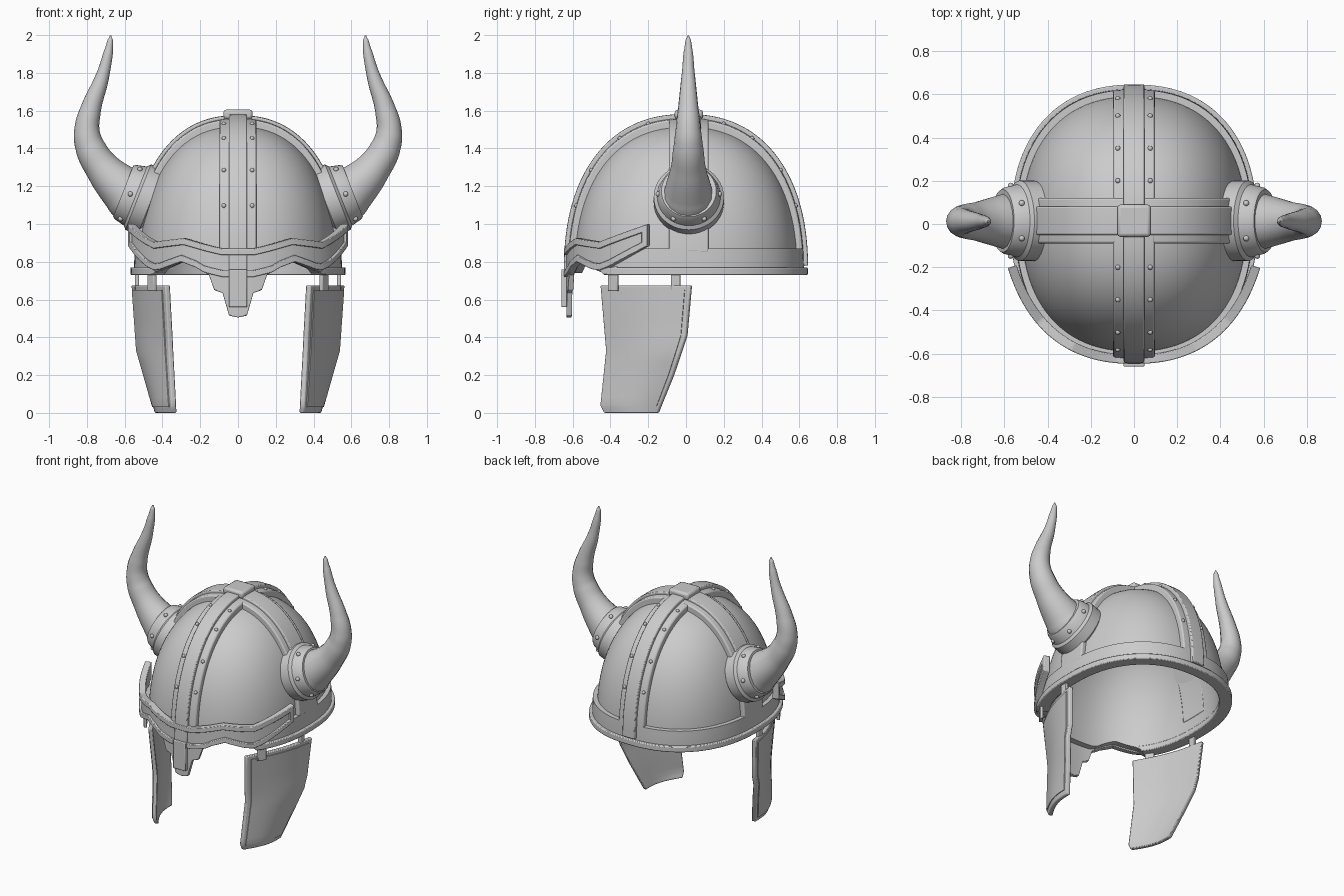
import bpy, bmesh, math
from mathutils import Vector

if "Cube" in bpy.data.objects:
    bpy.data.objects.remove(bpy.data.objects["Cube"], do_unlink=True)

steel = bpy.data.materials.new("grey_steel")
steel.use_nodes = True
steel.diffuse_color = (0.6, 0.6, 0.6, 1)
steel.node_tree.nodes["Principled BSDF"].inputs["Base Color"].default_value = (0.6, 0.6, 0.6, 1)

# Helmet half width, half depth, height, base height and roundness
A, B, C, Z0, N = 0.55, 0.625, 0.82, 0.74, 2.3
PI = math.pi


def finish(ob, bevel=0.0, angle=35):
    bpy.ops.object.select_all(action="DESELECT")
    ob.select_set(True)
    bpy.context.view_layer.objects.active = ob
    if not ob.data.materials:
        ob.data.materials.append(steel)
    if bevel:
        mod = ob.modifiers.new("soft_edges", "BEVEL")
        mod.width, mod.segments, mod.limit_method = bevel, 2, "ANGLE"
        mod.angle_limit = math.radians(50)
    bpy.ops.object.shade_smooth_by_angle(angle=math.radians(angle))
    return ob


def from_bmesh(name, bm, bevel=0.0):
    bmesh.ops.remove_doubles(bm, verts=bm.verts, dist=1e-5)
    bmesh.ops.recalc_face_normals(bm, faces=bm.faces)
    me = bpy.data.meshes.new(name)
    bm.to_mesh(me)
    bm.free()
    ob = bpy.data.objects.new(name, me)
    bpy.context.collection.objects.link(ob)
    return finish(ob, bevel)


def span(a, b, n):
    return [a + (b - a) * i / n for i in range(n + 1)]


def lerp(table, x):
    for (x0, y0), (x1, y1) in zip(table, table[1:]):
        if x <= x1:
            return y0 + (y1 - y0) * (x - x0) / (x1 - x0)
    return table[-1][1]


def slab(name, f, us, vs, outer, inner, bevel=0.0):
    """Closed curved plate between f(u, v, outer) and f(u, v, inner)."""
    bm = bmesh.new()
    lay = [[[bm.verts.new(f(u, v, d)) for v in vs] for u in us] for d in (outer, inner)]
    nu, nv = len(us) - 1, len(vs) - 1
    for g in lay:
        for i in range(nu):
            for j in range(nv):
                bm.faces.new((g[i][j], g[i + 1][j], g[i + 1][j + 1], g[i][j + 1]))
    o, n = lay
    if (Vector(f(us[0], vs[0], outer)) - Vector(f(us[-1], vs[0], outer))).length > 1e-4:
        for i in (0, nu):
            for j in range(nv):
                bm.faces.new((o[i][j], o[i][j + 1], n[i][j + 1], n[i][j]))
    for j in (0, nv):
        if (o[0][j].co - o[nu][j].co).length + (o[0][j].co - o[nu // 2][j].co).length < 1e-4:
            continue
        for i in range(nu):
            bm.faces.new((o[i][j], o[i + 1][j], n[i + 1][j], n[i][j]))
    return from_bmesh(name, bm, bevel)


def spow(x, e=2 / N):
    return 0.0 if abs(x) < 1e-9 else math.copysign(abs(x) ** e, x)


def rest(q):
    return max(0.0, 1 - abs(q) ** N) ** (1 / N)


# Brow outline heights against angle from the front
BROW_LOW = [(0, .505), (.075, .515), (.13, .635), (.2, .65), (.245, .73), (.35, .77),
            (.48, .80), (.77, .745), (1.235, .885)]
BROW_TOP = [(0, .87), (.13, .87), (.26, .89), (.46, .925), (.77, .905), (1.235, 1.0)]


def clear_front(x, y, z):
    th = abs(math.atan2(x, -y))
    return max(z, lerp(BROW_LOW, th) + 0.008) if th < 0.77 else z


# Dome and its lower band
def dome(u, v, s):
    k = spow(math.cos(v)) * s
    x, y = A * k * spow(math.sin(u)), -B * k * spow(math.cos(u))
    z = Z0 + C * s * spow(math.sin(v))
    return (x, y, clear_front(x, y, z) if k > 0.5 else z)


def ring(u, z, d):
    k = rest((z - Z0) / C) if z > Z0 else 1
    x, y = (A + d) * k * spow(math.sin(u)), -(B + d) * k * spow(math.cos(u))
    return (x, y, clear_front(x, y, z))


around = span(0, 2 * PI, 96)
slab("dome", dome, around, span(0, PI / 2, 28), 0.95, 0.90)
slab("lower_band", ring, around, span(Z0, 0.87, 4), 0, -0.04, 0.008)
slab("rim_flange", ring, span(0.82, 2 * PI - 0.82, 80), [0.73, 0.77], 0.02, -0.06, 0.006)


# Raised bands crossing over the dome
def crest(t, x, d):
    k = rest(x / A)
    return (x, -(B + d) * k * spow(math.cos(t)), Z0 + (C + d) * k * spow(math.sin(t)))


def cross(t, y, d):
    k = rest(y / B)
    return ((A + d) * k * spow(math.cos(t)), y + 0.015, Z0 + (C + d) * k * spow(math.sin(t)))


over = span(0.1, PI - 0.1, 64)
slab("crest_band", crest, over, span(-.097, .097, 6), 0, -0.06, 0.008)
slab("crest_strap", crest, span(0.0, PI - 0.03, 64), span(-.048, .048, 4), 0.022, -0.03, 0.006)
slab("side_band", cross, over, span(-.105, .105, 6), 0, -0.06, 0.008)
slab("side_strap", cross, span(0.5, PI - 0.5, 48), span(-.065, .065, 4), 0.016, -0.03, 0.006)


def box(name, loc, size, turn=0, bevel=0.005):
    bpy.ops.mesh.primitive_cube_add(size=1, location=loc, rotation=(0, 0, turn))
    ob = bpy.context.object
    ob.name, ob.scale = name, size
    bpy.ops.object.transform_apply(location=False, rotation=False, scale=True)
    return finish(ob, bevel)


def rivet(loc, r=0.012):
    bpy.ops.mesh.primitive_uv_sphere_add(segments=10, ring_count=6, radius=r, location=loc)
    bpy.context.object.name = "rivet"
    finish(bpy.context.object)


box("crown_cap", (0, 0.015, 1.58), (0.155, 0.15, 0.05), bevel=0.015)
box("nose_strap", (0, -0.645, 0.66), (0.096, 0.03, 0.2))
for side in (1, -1):
    for end in (1, -1):
        for y in (0.2, 0.35, 0.5, 0.58):
            k = (1 - (y / B) ** N - (0.075 / A) ** N) ** (1 / N)
            rivet((side * 0.075, end * y, Z0 + C * k))


# Brow guard with raised edging
def brow_point(th, z, d):
    a, b = 0.56 + d, 0.625 + d
    r = ((abs(math.sin(th)) / a) ** N + (math.cos(th) / b) ** N) ** (-1 / N)
    r += 0.02 * (abs(th) / 1.235) ** 4
    return (r * math.sin(th), -r * math.cos(th), z)


def brow_low(th):
    return lerp(BROW_LOW, abs(th))


def brow_top(th):
    return lerp(BROW_TOP, abs(th))


def brow_mid(th):
    return max(brow_low(th), brow_top(th) - 0.15)


def brow_strip(name, low, high, angles, outer, inner):
    def f(th, v, d):
        return brow_point(th, low(th) + v * (high(th) - low(th)), d)
    slab(name, f, angles, span(0, 1, 3), outer, inner, 0.004)


knots = [k for k, _ in BROW_LOW + BROW_TOP]
arc = sorted({round(s * k, 3) for k in knots + span(0, 1.235, 30) for s in (1, -1)})
brow_strip("brow_guard", brow_low, brow_top, arc, 0.008, -0.02)
brow_strip("brow_top_edging", lambda t: brow_top(t) - 0.035, brow_top, arc, 0.022, -0.005)
brow_strip("brow_low_edging", brow_mid, lambda t: brow_mid(t) + 0.035, arc, 0.022, -0.005)
for s in (1, -1):
    brow_strip("brow_end_edging", brow_mid, brow_top, [s * 1.18, s * 1.235], 0.022, -0.005)


# Horn cuffs, horns, cheek plates and their hinges
CUFF = [(-.07, .165), (-.05, .186), (.02, .186), (.035, .168), (.09, .155), (.105, .145), (.105, .05)]
HORN = [(.54, 1.12, .14), (.60, 1.175, .128), (.708, 1.285, .096), (.78, 1.40, .08),
        (.80, 1.49, .068), (.78, 1.605, .055), (.72, 1.775, .037), (.687, 1.907, .025),
        (.676, 1.975, .014), (.675, 1.997, .004)]
FRONT_X = [(0, .35), (.41, .37), (.68, .385)]
BACK_X = [(0, .44), (.08, .465), (.33, .54), (.68, .565)]
FRONT_Y = [(0, -.435), (.04, -.455), (.33, -.425), (.68, -.455)]
BACK_Y = [(0, -.15), (.2, -.07), (.41, 0), (.68, .025)]

for s, tag in ((1, "left"), (-1, "right")):
    axis = Vector((s * 0.93, 0, 0.365)).normalized()
    up = Vector((0, 1, 0)).cross(axis)
    base = Vector((s * 0.51, 0.015, 1.135))

    def around_axis(u, h, r):
        return base + axis * h + (up * math.cos(u) + Vector((0, 1, 0)) * math.sin(u)) * r

    bm = bmesh.new()
    rows = [[bm.verts.new(around_axis(2 * PI * i / 40, h, r)) for i in range(40)] for h, r in CUFF]
    for p, q in zip(rows, rows[1:]):
        for i in range(40):
            j = (i + 1) % 40
            bm.faces.new((p[i], p[j], q[j], q[i]))
    bm.faces.new(rows[0])
    bm.faces.new(rows[-1])
    from_bmesh(tag + "_horn_cuff", bm)
    for i in range(6):
        rivet(around_axis(PI * (i + 0.5) / 3, 0.065, 0.162), 0.014)

    cu = bpy.data.curves.new(tag + "_horn", "CURVE")
    cu.dimensions, cu.bevel_depth, cu.bevel_resolution = "3D", 1, 6
    cu.resolution_u, cu.use_fill_caps = 8, True
    sp = cu.splines.new("BEZIER")
    sp.radius_interpolation = "CARDINAL"
    sp.bezier_points.add(len(HORN) - 1)
    for bp, (x, z, r) in zip(sp.bezier_points, HORN):
        bp.co, bp.radius = (s * x, 0.012, z), r
        bp.handle_left_type = bp.handle_right_type = "AUTO"
    horn = bpy.data.objects.new(tag + "_horn", cu)
    bpy.context.collection.objects.link(horn)
    bpy.ops.object.select_all(action="DESELECT")
    horn.select_set(True)
    bpy.context.view_layer.objects.active = horn
    bpy.ops.object.convert(target="MESH")
    finish(bpy.context.object, angle=50)

    def cheek(u, z, d):
        x0, x1 = lerp(FRONT_X, z), lerp(BACK_X, z)
        y0, y1 = lerp(FRONT_Y, z), lerp(BACK_Y, z)
        x = x0 + (x1 - x0) * u + 0.03 * math.sin(PI * u)
        n = Vector((y1 - y0, x0 - x1)).normalized() * d
        return (s * (x + n.x), y0 + (y1 - y0) * u + n.y, z)

    levels = [0, .02, .04, .08, .14, .2, .27, .33, .41, .5, .6, .675]
    slab(tag + "_cheek_plate", cheek, span(0, 1, 10), levels, 0, -0.028, 0.006)
    slab(tag + "_cheek_panel", cheek, span(.06, .94, 10), [.03] + levels[2:-1] + [.65], 0.005, -0.01)
    box(tag + "_front_hinge", (s * 0.455, -0.385, 0.71), (0.022, 0.06, 0.13), -s * 0.6)
    box(tag + "_back_hinge", (s * 0.535, -0.055, 0.71), (0.022, 0.05, 0.13))
